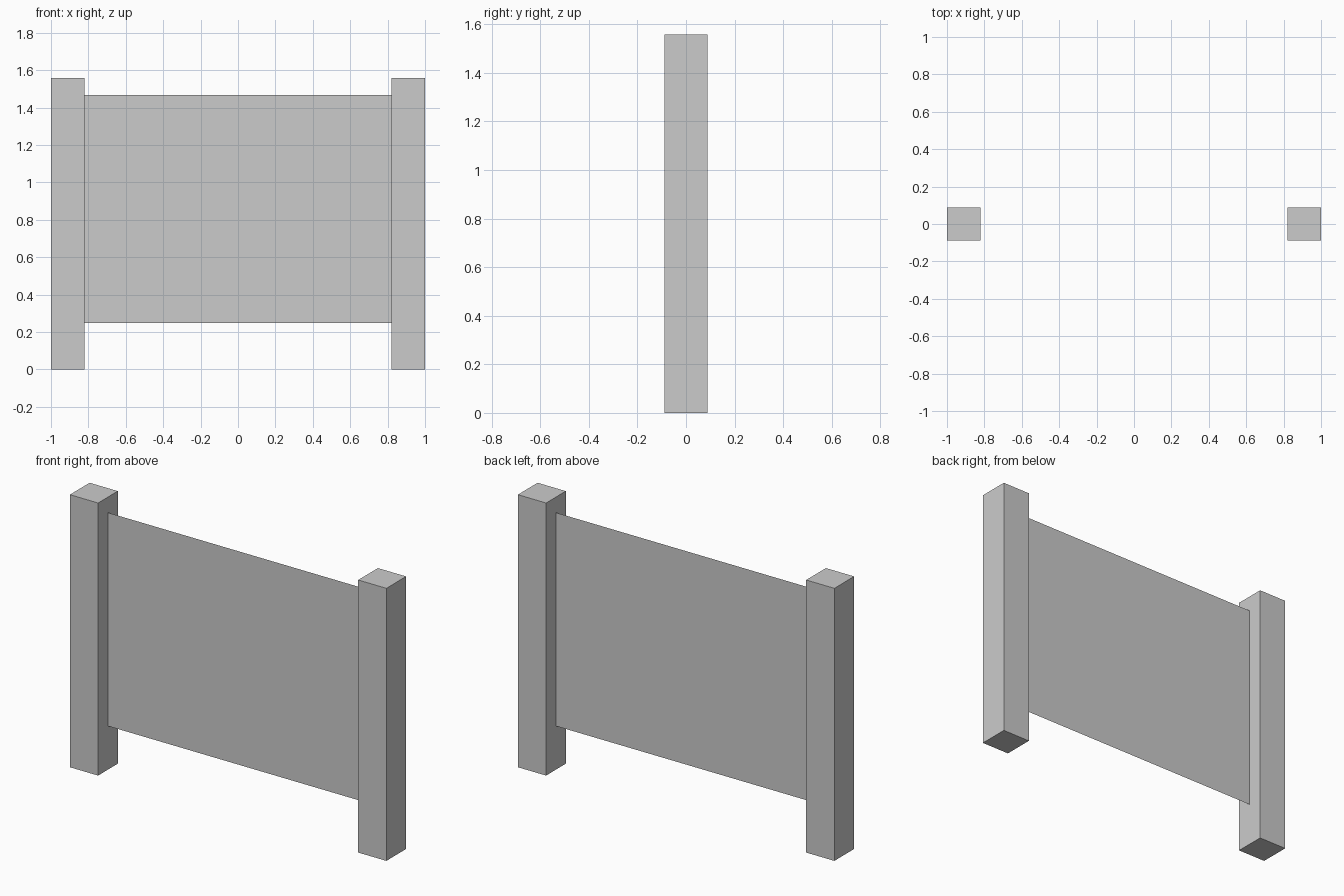
import bpy, bmesh
from mathutils import Matrix

if "Cube" in bpy.data.objects:
    bpy.data.objects.remove(bpy.data.objects["Cube"])

POST_W, POST_H = 0.178, 1.557
PANEL_BOTTOM, PANEL_TOP = 0.249, 1.468


def add_object(name, bm):
    mesh = bpy.data.meshes.new(name)
    bm.to_mesh(mesh)
    bm.free()
    obj = bpy.data.objects.new(name, mesh)
    bpy.context.collection.objects.link(obj)
    return obj


# Square posts at both ends
for name, side in (("left_post", -1), ("right_post", 1)):
    bm = bmesh.new()
    bmesh.ops.create_cube(bm, size=1, matrix=Matrix.Diagonal((POST_W, POST_W, POST_H, 1)))
    post = add_object(name, bm)
    post.location = (side * (1 - POST_W / 2), 0, POST_H / 2)

# Thin sheet panel spanning the gap between the posts
half = 1 - POST_W
bm = bmesh.new()
bm.faces.new([bm.verts.new((x, 0, z)) for x, z in (
    (-half, PANEL_BOTTOM), (half, PANEL_BOTTOM), (half, PANEL_TOP), (-half, PANEL_TOP))])
add_object("panel", bm)
